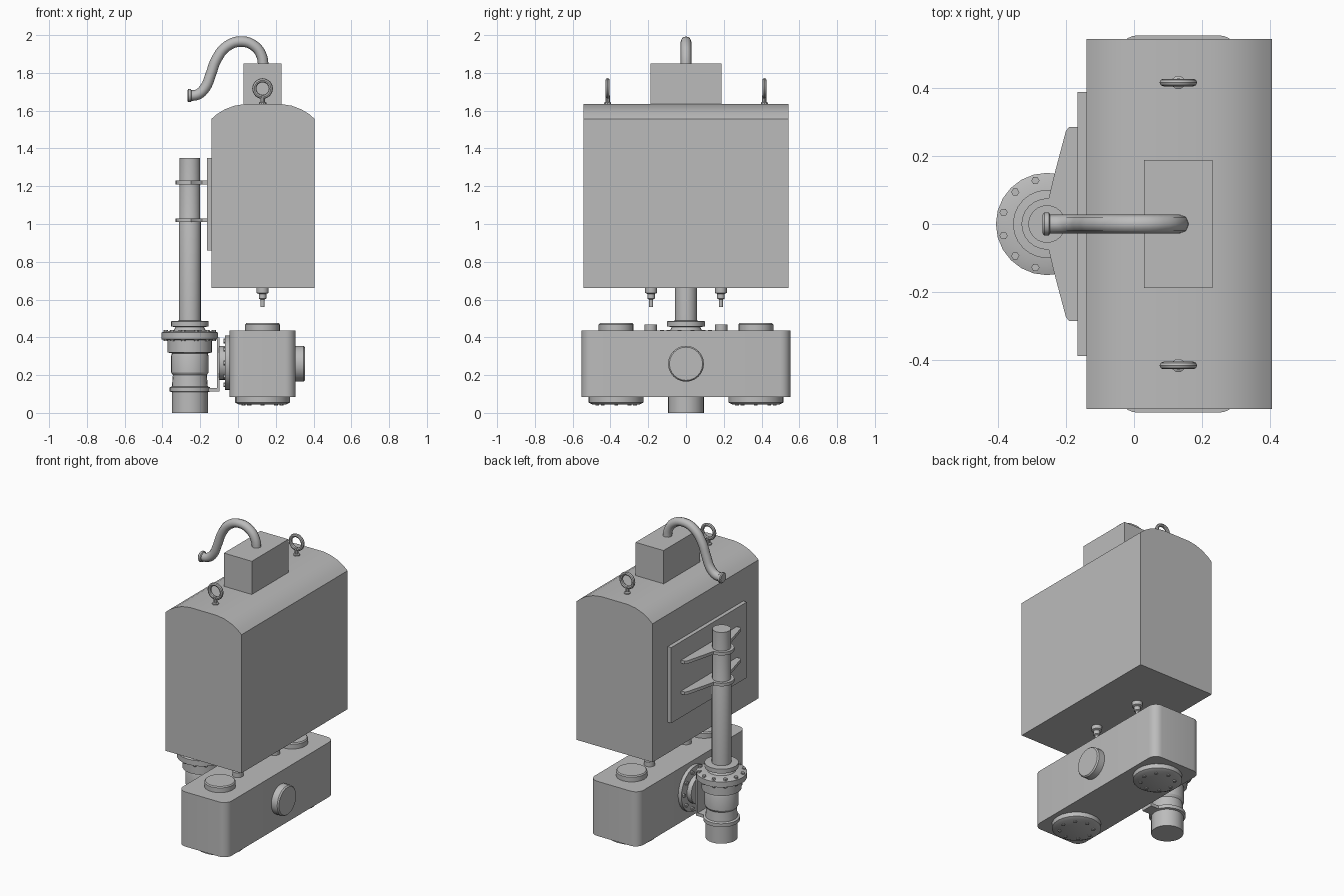
import bpy
import bmesh
from math import pi, cos, sin, radians
from mathutils import Matrix, Vector

cube = bpy.data.objects.get("Cube")
if cube:
    bpy.data.objects.remove(cube, do_unlink=True)

grey = bpy.data.materials.new("plain grey")
grey.use_nodes = True
COLOUR = (0.5, 0.5, 0.5, 1)
grey.diffuse_color = COLOUR
grey.node_tree.nodes["Principled BSDF"].inputs["Base Color"].default_value = COLOUR


def finish(name, bm, smooth=True):
    bmesh.ops.recalc_face_normals(bm, faces=bm.faces)
    mesh = bpy.data.meshes.new(name)
    bm.to_mesh(mesh)
    bm.free()
    mesh.materials.append(grey)
    obj = bpy.data.objects.new(name, mesh)
    bpy.context.collection.objects.link(obj)
    if smooth:
        bpy.ops.object.select_all(action="DESELECT")
        obj.select_set(True)
        bpy.context.view_layer.objects.active = obj
        bpy.ops.object.shade_smooth_by_angle(angle=radians(32))
    return obj


def box(name, low, high, round_edges=0):
    bm = bmesh.new()
    bmesh.ops.create_cube(bm, size=1)
    low, high = Vector(low), Vector(high)
    for v in bm.verts:
        v.co = (low + high) / 2 + v.co * (high - low)
    if round_edges:
        upright = [e for e in bm.edges
                   if abs(e.verts[0].co.z - e.verts[1].co.z) > 0.01]
        bmesh.ops.bevel(bm, geom=upright, offset=round_edges, segments=6,
                        profile=0.5, affect="EDGES")
    return finish(name, bm)


def lathe(name, profile, at, axis="Z", sides=24):
    """Revolve (radius, height) pairs, closed by a cap at both ends."""
    bm = bmesh.new()
    rings = [[bm.verts.new((r * cos(2 * pi * i / sides), r * sin(2 * pi * i / sides), h))
              for i in range(sides)] for r, h in profile]
    for a, b in zip(rings, rings[1:]):
        for i in range(sides):
            j = (i + 1) % sides
            bm.faces.new((a[i], a[j], b[j], b[i]))
    bm.faces.new(rings[0])
    bm.faces.new(rings[-1])
    if axis == "X":
        bm.transform(Matrix.Rotation(pi / 2, 4, "Y"))
    bm.transform(Matrix.Translation(at))
    return finish(name, bm)


def prism(name, points, depth, place):
    """Extrude a flat outline; place turns (u, v, w) into a position."""
    bm = bmesh.new()
    ends = [[bm.verts.new(place(u, v, w)) for u, v in points] for w in depth]
    n = len(points)
    for i in range(n):
        j = (i + 1) % n
        bm.faces.new((ends[0][i], ends[0][j], ends[1][j], ends[1][i]))
    bm.faces.new(ends[0])
    bm.faces.new(ends[1])
    return finish(name, bm)


def tube(name, points, radius):
    curve = bpy.data.curves.new(name, "CURVE")
    curve.dimensions = "3D"
    curve.bevel_depth = radius
    curve.bevel_resolution = 2
    curve.use_fill_caps = True
    curve.resolution_u = 4
    spline = curve.splines.new("BEZIER")
    spline.bezier_points.add(len(points) - 1)
    for p, co in zip(spline.bezier_points, points):
        p.co = co
        p.handle_left_type = p.handle_right_type = "AUTO"
    obj = bpy.data.objects.new(name, curve)
    bpy.context.collection.objects.link(obj)
    curve.materials.append(grey)
    return obj


# Upper tank with its arched roof
roof = [(0.405, 1.557), (0.375, 1.583), (0.335, 1.607), (0.285, 1.626), (0.23, 1.635),
        (0.035, 1.635), (-0.02, 1.626), (-0.07, 1.607), (-0.11, 1.583), (-0.14, 1.557)]
prism("upper_tank", [(-0.14, 0.66), (0.405, 0.66)] + roof, (-0.543, 0.543),
      lambda u, v, w: (u, w, v))
box("mounting_plate", (-0.165, -0.387, 0.86), (-0.138, 0.387, 1.35))
box("top_box", (0.03, -0.187, 1.62), (0.23, 0.187, 1.85))

# Hose out of the top box
hose = [(0.135, 1.83), (0.125, 1.89), (0.09, 1.94), (0.02, 1.966), (-0.06, 1.94),
        (-0.115, 1.87), (-0.145, 1.79), (-0.175, 1.72), (-0.215, 1.685), (-0.265, 1.68)]
tube("hose", [(x, 0, z) for x, z in hose], 0.028)
lathe("hose_lip", [(0.028, 0), (0.034, 0.005), (0.034, 0.018), (0.028, 0.022)],
      (-0.268, 0, 1.68), "X", 12)

# Lifting eyes, and drain nozzles under the tank
for side, y in (("front", -0.415), ("back", 0.415)):
    bm = bmesh.new()
    rows, cols = 16, 8
    grid = []
    for i in range(rows):
        a = 2 * pi * i / rows
        grid.append([])
        for j in range(cols):
            b = 2 * pi * j / cols
            r = 0.044 + 0.011 * cos(b)
            grid[i].append(bm.verts.new((0.13 + r * cos(a), y + 0.011 * sin(b),
                                         1.717 + r * sin(a))))
    for i in range(rows):
        for j in range(cols):
            k, m = (i + 1) % rows, (j + 1) % cols
            bm.faces.new((grid[i][j], grid[k][j], grid[k][m], grid[i][m]))
    finish(side + "_lifting_eye", bm)
    lathe(side + "_eye_stem", [(0.02, 0), (0.02, 0.012), (0.012, 0.016), (0.012, 0.05)],
          (0.13, y, 1.63), sides=10)
    lathe(side + "_drain_nozzle",
          [(0.011, 0), (0.011, 0.04), (0.02, 0.045), (0.02, 0.07), (0.032, 0.075),
           (0.032, 0.102)], (0.13, y * 0.445, 0.56), sides=12)

# Lower tank with caps and feet
box("lower_tank", (-0.045, -0.553, 0.083), (0.305, 0.553, 0.437), 0.055)
lathe("side_cap", [(0.095, 0), (0.095, 0.045), (0.088, 0.053)], (0.302, 0, 0.26), "X")
for side, s in (("front", -1), ("back", 1)):
    y = s * 0.37
    lathe(side + "_filler_cap", [(0.092, 0), (0.092, 0.033), (0.086, 0.04)], (0.13, y, 0.435))
    lathe(side + "_small_cap", [(0.033, 0), (0.033, 0.032)], (0.13, s * 0.187, 0.435), sides=12)
    lathe(side + "_foot", [(0.125, 0), (0.145, 0.01), (0.145, 0.042)], (0.13, y, 0.045))
    for i in range(8):
        a = 2 * pi * i / 8
        lathe(side + "_foot_bolt", [(0.011, 0), (0.011, 0.008)],
              (0.13 + 0.1 * cos(a), y + 0.1 * sin(a), 0.039), sides=6)

# Upright pipe and its two clamps
PX = -0.255
lathe("upright_pipe", [(0.058, 0), (0.058, 0.58), (0.055, 0.59), (0.055, 0.91)],
      (PX, 0, 0.44))
half = [(-0.165, 0.285), (-0.19, 0.285), (-0.2, 0.272), (-0.235, 0.14), (-0.25, 0.076)]
arc = [(PX + 0.075 * cos(radians(a)), 0.075 * sin(radians(a))) for a in range(105, 256, 15)]
bracket = half + arc + [(x, -y) for x, y in reversed(half)]
for name, z in (("lower_clamp", 1.02), ("upper_clamp", 1.22)):
    prism(name, bracket, (z - 0.01, z + 0.01), lambda u, v, w: (u, v, w))

# Pump body with stacked flanges
lathe("pump_body",
      [(0.095, 0), (0.095, 0.11), (0.108, 0.113), (0.108, 0.135), (0.095, 0.14),
       (0.09, 0.2), (0.1, 0.215), (0.1, 0.3), (0.095, 0.315), (0.118, 0.32),
       (0.118, 0.385), (0.15, 0.39), (0.15, 0.425), (0.125, 0.434), (0.085, 0.436),
       (0.075, 0.455), (0.1, 0.457), (0.1, 0.485), (0.06, 0.488)], (PX, 0, 0))
for i in range(12):
    a = 2 * pi * (i + 0.5) / 12
    lathe("flange_bolt", [(0.012, 0), (0.012, 0.06)],
          (PX + 0.132 * cos(a), 0.132 * sin(a), 0.38), sides=6)

# Coupling between pump and lower tank
lathe("coupling_flange", [(0.09, 0), (0.09, 0.03), (0.145, 0.032), (0.145, 0.057)],
      (-0.1, 0, 0.265), "X")
for i in range(10):
    a = 2 * pi * i / 10
    lathe("coupling_bolt", [(0.013, 0), (0.013, 0.03)],
          (-0.078, 0.122 * cos(a), 0.265 + 0.122 * sin(a)), "X", 6)
box("lower_arm", (-0.2, -0.04, 0.112), (-0.1, 0.04, 0.132))
box("arm_plate", (-0.112, -0.04, 0.112), (-0.098, 0.04, 0.4))
